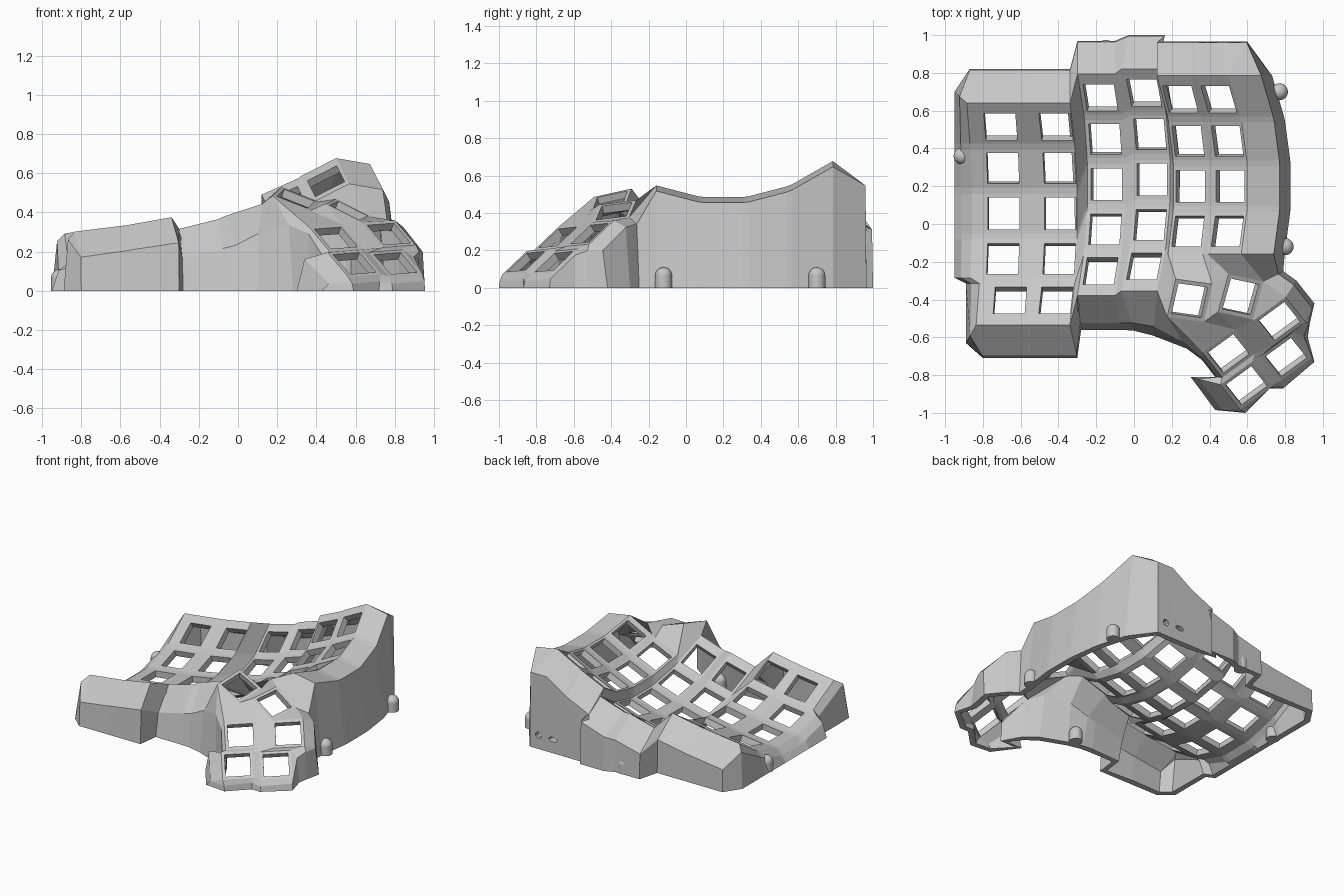
import bpy, bmesh, math
from mathutils import Vector, Matrix

if "Cube" in bpy.data.objects:
    bpy.data.objects.remove(bpy.data.objects["Cube"])

GREY = bpy.data.materials.new("grey plastic")
GREY.use_nodes = True
GREY.diffuse_color = (0.57, 0.57, 0.57, 1)
GREY.node_tree.nodes["Principled BSDF"].inputs["Base Color"].default_value = GREY.diffuse_color


def add_object(name, bm):
    mesh = bpy.data.meshes.new(name)
    bm.to_mesh(mesh)
    bm.free()
    mesh.materials.append(GREY)
    ob = bpy.data.objects.new(name, mesh)
    bpy.context.collection.objects.link(ob)
    bpy.ops.object.select_all(action='DESELECT')
    bpy.context.view_layer.objects.active = ob
    ob.select_set(True)
    return ob


HOLE, HALF, RADIUS, STEP = 0.084, 0.105, 0.85, 0.285
BL, BR, TR, TL = range(4)
shell = bmesh.new()


def face(*verts):
    unique = list(dict.fromkeys(verts))
    if len(unique) > 2 and not shell.faces.get(unique):
        shell.faces.new(unique)


def key(centre, u, n, left=HALF, right=HALF, front=HALF, back=HALF):
    """Key plate with an open square socket; returns its outer corners."""
    v = n.cross(u)
    signs = ((-1, -1), (1, -1), (1, 1), (-1, 1))
    outer = [shell.verts.new(centre + u * (left if a < 0 else right) * a
                             + v * (front if b < 0 else back) * b) for a, b in signs]
    inner = [shell.verts.new(centre + (u * a + v * b) * HOLE) for a, b in signs]
    for i in range(4):
        j = (i + 1) % 4
        face(outer[i], outer[j], inner[j], inner[i])
    return outer


# Finger columns: x, y, z, tilt, left half width, right half width, first row
columns = [
    (-0.69, 0.055, 0.10, 7, 0.17, 0.14, -2),
    (-0.39, 0.055, 0.145, 10, 0.12, 0.09, -2),
    (-0.145, 0.21, 0.13, 14, 0.105, 0.10, -2),
    (0.095, 0.235, 0.205, 18, 0.10, 0.10, -2),
    (0.30, 0.20, 0.335, 24, 0.10, 0.10, -1),
    (0.51, 0.20, 0.44, 27, 0.10, 0.10, -1),
]
K = {}
Y = Vector((0, 1, 0))
for c, (x, y, z, tilt, left, right, first) in enumerate(columns):
    t = math.radians(tilt)
    u = Vector((math.cos(t), 0, math.sin(t)))
    up = Vector((-math.sin(t), 0, math.cos(t)))
    for r in range(first, 3):
        a = r * STEP
        p = Vector((x, y, z)) + RADIUS * (Y * math.sin(a) + up * (1 - math.cos(a)))
        shifted = c == 0 and r == -2
        if shifted:
            p += u * 0.05
        K[c, r] = key(p, u, up * math.cos(a) - Y * math.sin(a), left,
                      right - 0.035 * shifted,
                      HALF + (r == first) * (0.05 if c < 4 else 0.02),
                      HALF + (r == 2) * 0.045)

# Webs between rows, columns and corners
for (c, r), k in K.items():
    above, side, diag = K.get((c, r + 1)), K.get((c + 1, r)), K.get((c + 1, r + 1))
    if above:
        face(k[TL], k[TR], above[BR], above[BL])
    if side:
        face(k[BR], side[BL], side[TL], k[TR])
    if above and side and diag:
        face(k[TR], side[TL], diag[BL], above[BR])


# Thumb cluster
def thumb(x, y, z, sx, sy, yaw):
    n = Vector((-sx, -sy, 1)).normalized()
    a = math.radians(yaw)
    h = Vector((math.cos(a), math.sin(a), 0))
    h.z = sx * h.x + sy * h.y
    return key(Vector((x, y, z)), h.normalized(), n)


T1 = thumb(0.295, -0.405, 0.47, -0.35, 0.3, -8)
T2 = thumb(0.565, -0.385, 0.41, -0.45, 0.25, -12)
T3, T4, T5, T6 = [thumb(x, y, z, -0.39, 0.64, 36) for x, y, z in
                  ((0.77, -0.515, 0.29), (0.5, -0.685, 0.27),
                   (0.805, -0.705, 0.14), (0.595, -0.855, 0.14))]
face(T1[BR], T2[BL], T2[TL], T1[TR])
face(T1[BL], T4[TL], T4[TR], T1[BR])
face(T1[BR], T4[TR], T2[BL])
face(T2[BL], T4[TR], T3[TL], T2[BR])
face(T2[BR], T3[TL], T3[TR], T2[TR])
face(T4[BR], T3[BL], T3[TL], T4[TR])
face(T6[BR], T5[BL], T5[TL], T6[TR])
face(T6[TL], T6[TR], T4[BR], T4[BL])
face(T5[TL], T5[TR], T3[BR], T3[BL])
face(T6[TR], T5[TL], T3[BL], T4[BR])

# Webs joining thumb cluster to finger columns
D, E, F = K[3, -2], K[4, -1], K[5, -1]
face(D[TR], E[BL], K[3, -1][BR])
face(D[TR], T1[TL], E[BL])
face(D[BR], T1[BL], T1[TL], D[TR])
face(E[BL], T1[TL], T1[TR], E[BR])
face(E[BR], T1[TR], T2[TL], F[BL])
face(F[BL], T2[TL], T2[TR], F[BR])

# Skirt: plate edge vertex, ground x, ground y, shoulder reach, shoulder drop
skirt = []


def edge(v, x=None, y=None, reach=0.75, drop=0.03):
    skirt.append((v, v.co.x if x is None else x, v.co.y if y is None else y, reach, drop))


for r in range(2, -3, -1):                      # left side
    for corner in (TL, BL):
        v = K[0, r][corner]
        gy = 0.70 if (r, corner) == (2, TL) else -0.63 if (r, corner) == (-2, BL) else None
        edge(v, -0.89 if r == -2 else -0.95, gy, 0.6, 0.04)
for c, corner, gx in ((0, BL, -0.80), (0, BR, None), (1, BL, None), (1, BR, -0.30)):
    edge(K[c, -2][corner], gx, -0.71, 0.93, 0.13)
for v, gx, gy in ((K[2, -2][BL], -0.28, -0.56), (K[2, -2][BR], -0.07, -0.56),
                  (D[BL], 0, -0.565), (D[BR], 0.10, -0.59), (T1[BL], 0.28, -0.66)):
    edge(v, gx, gy, 0.8, 0.15)
for v, gx, gy in ((T4[TL], 0.36, -0.72), (T4[BL], 0.43, -0.81), (T6[TL], 0.30, -0.81),
                  (T6[BL], 0.43, -0.985), (T6[BL], 0.59, -1.0), (T6[BR], 0.72, -0.87),
                  (T5[BL], 0.79, -0.87), (T5[BR], 0.955, -0.73), (T5[TR], 0.92, -0.60),
                  (T3[BR], 0.93, -0.53), (T3[BR], 0.955, -0.42), (T3[TR], 0.86, -0.30),
                  (T2[TR], 0.79, -0.25)):
    edge(v, gx, gy, 0.75, 0.035)
for r in range(-1, 3):                          # right side
    for corner in (BR, TR):
        v = K[5, r][corner]
        edge(v, v.co.x + 0.23)
edge(K[5, 2][TR], 0.60, 0.965, 0.97, 0.13)      # back corner beside the sockets
back = (0.82, 0.82, 0.97, 1.0, 0.965, 0.965)
for c in range(5, -1, -1):                      # back side
    for corner in (TR, TL):
        v = K[c, 2][corner]
        gx = 0.465 if (c, corner) == (5, TR) else -0.87 if (c, corner) == (0, TL) else None
        if c == 3:
            gx = v.co.x + 0.04
        edge(v, gx, back[c], 0.97, 0.13)


# Cable sockets: eight sided openings in the back wall
def socket_wall(outer, x, half_width, half_height):
    ring = []
    for i in range(8):
        a = math.radians(202.5 + 45 * i)
        ring.append(shell.verts.new((x - half_width * math.cos(a), 0.964,
                                     0.1 + half_height * math.sin(a))))
    for i in range(4):
        j = (i + 1) % 4
        face(outer[i], outer[j], ring[2 * j], ring[2 * i + 1])
        face(outer[i], ring[2 * i + 1], ring[2 * i])


rings = []
for v, gx, gy, reach, drop in skirt:
    ground = Vector((gx, gy, 0))
    mid = v.co.lerp(ground, reach)
    mid.z = max(v.co.z - drop, v.co.z * 0.45)
    rings.append((v, shell.verts.new(mid), shell.verts.new(ground)))
for (v0, m0, g0), (v1, m1, g1) in zip(rings, rings[1:] + rings[:1]):
    face(m0, m1, v1, v0)
    wall = (g0, g1, m1, m0)
    if v0 is v1 is K[5, 2][TR] and g0.co.y > 0.9:
        socket_wall(wall, 0.53, 0.025, 0.025)
    elif v0 is K[5, 2][TR] and v1 is K[5, 2][TL]:
        socket_wall(wall, 0.41, 0.036, 0.018)
    else:
        face(*wall)

case = add_object("case_shell", shell)
solid = case.modifiers.new("thickness", 'SOLIDIFY')
solid.thickness = 0.045
solid.offset = -1
bpy.ops.object.modifier_apply(modifier=solid.name)
for v in case.data.vertices:
    v.co.z = max(v.co.z, 0)

# Screw posts with domed tops
for i, (x, y) in enumerate(((0.77, 0.70), (0.80, -0.12), (-0.91, 0.36),
                            (0.08, -0.51), (-0.15, 0.93))):
    bm = bmesh.new()
    bmesh.ops.create_cone(bm, cap_ends=True, segments=24, radius1=0.045, radius2=0.045,
                          depth=0.065, matrix=Matrix.Translation((x, y, 0.0325)))
    bmesh.ops.create_uvsphere(bm, u_segments=24, v_segments=12, radius=0.045,
                              matrix=Matrix.Translation((x, y, 0.065)))
    add_object(f"screw_post_{i + 1}", bm)
    bpy.ops.object.shade_smooth_by_angle()
